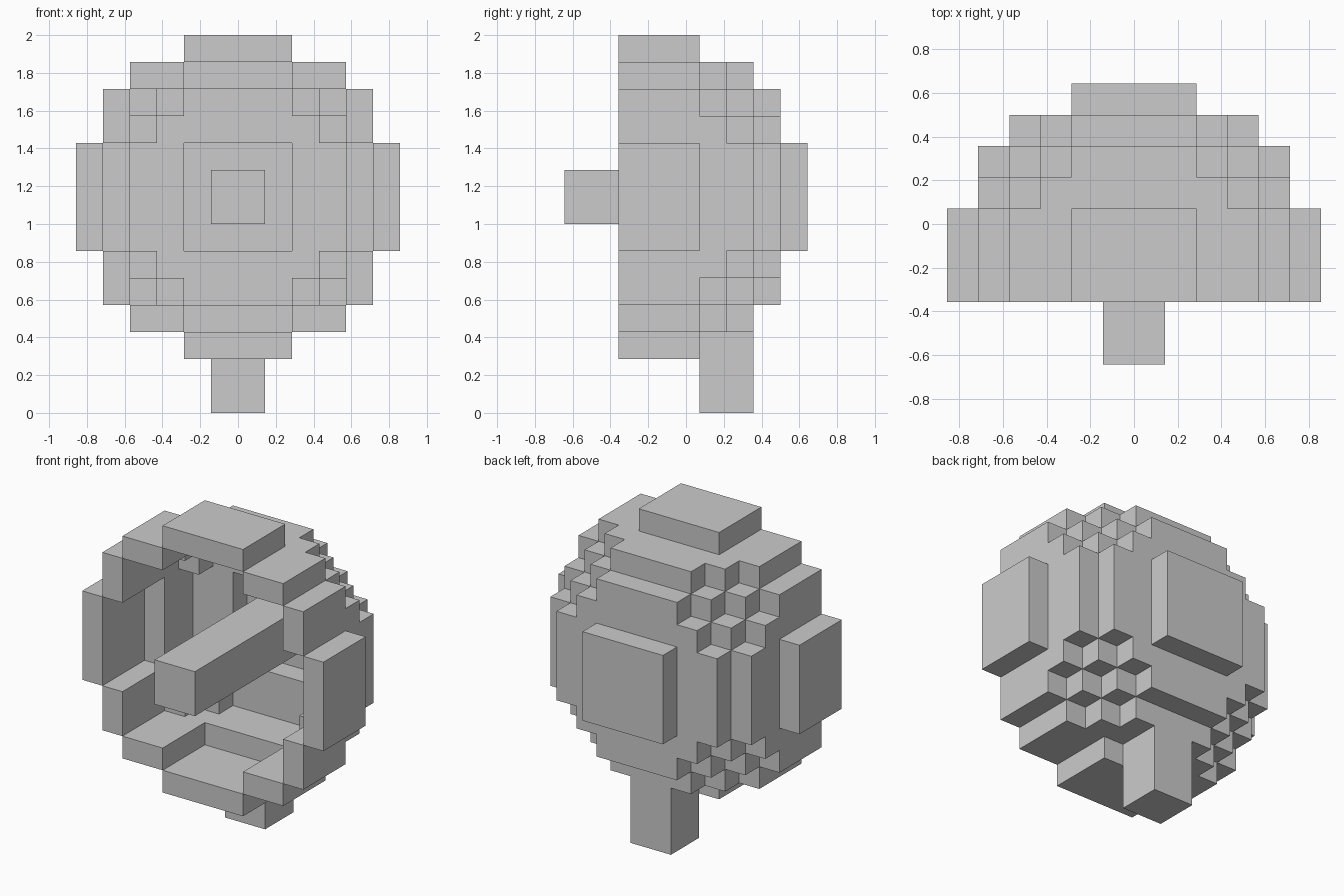
import bpy, bmesh, math
from mathutils import Vector

if "Cube" in bpy.data.objects:
    bpy.data.objects.remove(bpy.data.objects["Cube"])

U = 2 / 14                             # voxel size
CENTRE = Vector((0, -1.5, 8))          # sphere centre, in voxels
R = 6                                  # sphere radius, in voxels
DIRS = [Vector(d) for d in ((1, 0, 0), (-1, 0, 0), (0, 1, 0),
                            (0, -1, 0), (0, 0, 1), (0, 0, -1))]


def finish(name, bm):
    me = bpy.data.meshes.new(name)
    bm.to_mesh(me)
    bm.free()
    bpy.context.collection.objects.link(bpy.data.objects.new(name, me))


def voxel_object(name, cells):
    """Skin a set of unit cells, then merge coplanar faces."""
    bm = bmesh.new()
    for c in cells:
        mid = Vector(c) + Vector((.5, .5, .5))
        for d in DIRS:
            if tuple(int(v) for v in Vector(c) + d) in cells:
                continue
            a = Vector((d.y, d.z, d.x))
            b = d.cross(a)
            corners = [mid + (d + a * s + b * t) / 2
                       for s, t in ((-1, -1), (1, -1), (1, 1), (-1, 1))]
            bm.faces.new([bm.verts.new((p + CENTRE) * U) for p in corners])
    bmesh.ops.remove_doubles(bm, verts=bm.verts[:], dist=1e-4)
    bmesh.ops.dissolve_limit(bm, angle_limit=math.radians(1),
                             verts=bm.verts[:], edges=bm.edges[:])
    finish(name, bm)


def box(name, lo, hi):
    """Box between two corners given in voxels."""
    lo, hi = Vector(lo), Vector(hi)
    bm = bmesh.new()
    bmesh.ops.create_cube(bm, size=1)
    for v in bm.verts:
        v.co = ((lo + hi) / 2 + v.co * (hi - lo)) * U
    finish(name, bm)


# Hollow stepped bowl: one-voxel sphere skin, open at the front
span = range(-R, R)
solid = {(x, y, z) for x in span for y in span for z in span
         if (x + .5) ** 2 + (y + .5) ** 2 + (z + .5) ** 2 < R * R}
skin = {c for c in solid if c[1] >= -1 and
        any(tuple(int(v) for v in Vector(c) + d) not in solid for d in DIRS)}
voxel_object("dish_shell", skin)

# Central rod from the back wall out through the opening
box("centre_rod", (-1, -4.5, 7), (1, 3.5, 9))

# Short post under the shell
box("support_post", (-1, .5, 0), (1, 2.5, 3))
